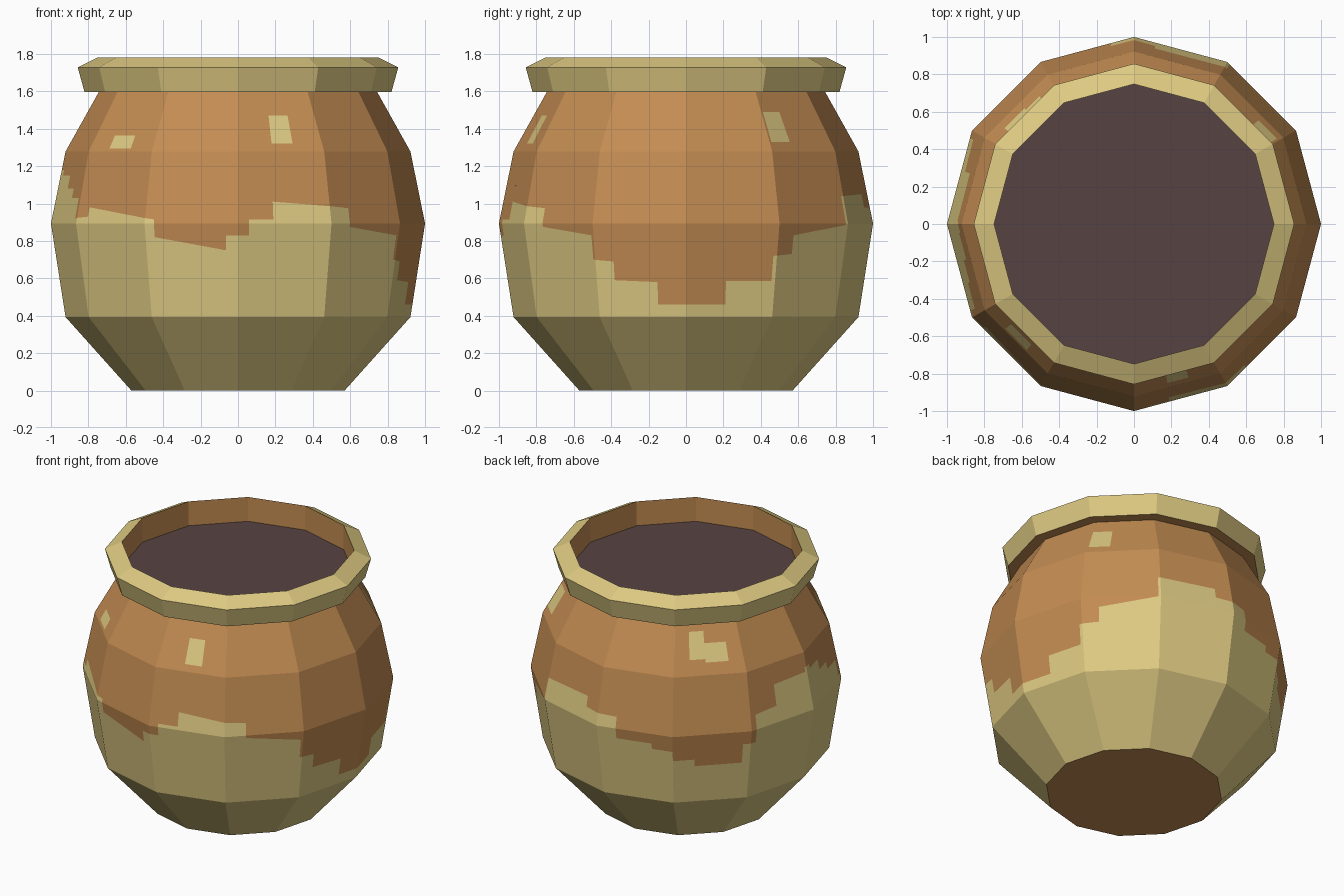
import bpy, bmesh, math

if "Cube" in bpy.data.objects:
    bpy.data.objects.remove(bpy.data.objects["Cube"])

SIDES = 12


def srgb(r, g, b):
    def lin(c):
        c /= 255
        return c / 12.92 if c <= 0.04045 else ((c + 0.055) / 1.055) ** 2.4
    return (lin(r), lin(g), lin(b), 1)


def material(name, rgb):
    m = bpy.data.materials.new(name)
    m.diffuse_color = srgb(*rgb)
    m.use_nodes = True
    m.node_tree.nodes["Principled BSDF"].inputs["Base Color"].default_value = m.diffuse_color
    return m


glaze = material("pale_glaze", (222, 202, 130))
clay = material("terracotta", (195, 140, 82))
liquid = material("dark_inside", (87, 66, 66))


def corner(k, r, z):
    # corner 0 faces the front, counting round towards +x
    a = 2 * math.pi * k / SIDES
    return (r * math.sin(a), -r * math.cos(a), z)


def finish(name, bm, mats):
    bmesh.ops.remove_doubles(bm, verts=bm.verts[:], dist=0.0005)
    me = bpy.data.meshes.new(name)
    bm.to_mesh(me)
    bm.free()
    for m in mats:
        me.materials.append(m)
    ob = bpy.data.objects.new(name, me)
    bpy.context.collection.objects.link(ob)
    return ob


def disc(name, r, z, mat, up):
    bm = bmesh.new()
    vs = [bm.verts.new(corner(k, r, z)) for k in range(SIDES)]
    bm.faces.new(vs if up else vs[::-1])
    return finish(name, bm, [mat])


# Body: faceted pot wall, cut along the stepped glaze edge
PROFILE = [(0.57, 0), (0.922, 0.393), (1.0, 0.893), (0.922, 1.278), (0.742, 1.6)]

# glaze edge steps: start (in sides round from the front), height left, height right
STEPS = [(0.12, .915, .915), (0.38, 1.01, .975), (1.27, .875, .83), (1.97, .70, .69),
         (2.20, .59, .58), (2.68, .46, .46), (3.45, .585, .585), (3.96, .72, .73),
         (4.22, .83, .885), (4.97, 1.04, 1.05), (5.77, .98, .97), (6.25, .82, .82),
         (6.72, .78, .78), (7.0, .71, .71), (7.28, .66, .66), (7.9, .80, .80),
         (8.08, .99, 1.0), (8.43, 1.14, 1.15), (8.97, 1.18, 1.18), (9.1, 1.15, 1.15),
         (9.4, 1.08, 1.08), (9.65, 1.03, 1.03), (9.93, .92, .93), (10.16, .98, .915),
         (11.1, .82, .75), (11.87, .83, .83), (12.12, 0, 0)]

# glaze patches on the shoulder: u0, u1, z0, z1
PATCHES = [(0.40, 0.65, 1.32, 1.47), (4.03, 4.33, 1.33, 1.49), (7.22, 7.45, 1.37, 1.53),
           (7.45, 7.78, 1.35, 1.46), (10.31, 10.65, 1.295, 1.365)]


def radius(z):
    for (r0, z0), (r1, z1) in zip(PROFILE, PROFILE[1:]):
        if z <= z1:
            return r0 + (r1 - r0) * (z - z0) / (z1 - z0)
    return PROFILE[-1][0]


def wall_point(k, u, z):
    a, b = corner(k, radius(z), z), corner(k + 1, radius(z), z)
    return [p + (q - p) * (u - k) for p, q in zip(a, b)]


def edge_height(u, mid):
    # height at u of the step that holds mid
    if mid < STEPS[0][0]:
        u, mid = u + SIDES, mid + SIDES
    for (s, zl, zr), (e, _, _) in zip(STEPS, STEPS[1:]):
        if s <= mid < e:
            return zl + (zr - zl) * (u - s) / (e - s)


cuts = set(range(SIDES + 1)) | {s[0] for s in STEPS if s[0] < SIDES}
cuts |= {u for p in PATCHES for u in p[:2]}
cuts = sorted(cuts)
bm = bmesh.new()
for ul, ur in zip(cuts, cuts[1:]):
    mid = (ul + ur) / 2
    k = int(mid)
    bounds = (edge_height(ul, mid), edge_height(ur, mid))
    spots = [p for p in PATCHES if p[0] < mid < p[1]]
    rows = [(z, z) for _, z in PROFILE] + [bounds]
    rows += [(z, z) for p in spots for z in p[2:]]
    rows.sort(key=sum)
    for lo, hi in zip(rows, rows[1:]):
        zm = (sum(lo) + sum(hi)) / 4
        pts = [(ul, lo[0]), (ur, lo[1]), (ur, hi[1]), (ul, hi[0])]
        f = bm.faces.new([bm.verts.new(wall_point(k, u, z)) for u, z in pts])
        glazed = zm < sum(bounds) / 2 or any(p[2] < zm < p[3] for p in spots)
        f.material_index = 0 if glazed else 1
finish("pot_body", bm, [glaze, clay])

# Rim: glazed outside and top, bare clay underneath and inside
RIM = [(0.742, 1.595, 1), (0.82, 1.595, 0), (0.857, 1.728, 0), (0.748, 1.782, 1), (0.748, 1.61, 1)]
bm = bmesh.new()
for k in range(SIDES):
    for (r0, z0, mi), (r1, z1, _) in zip(RIM, RIM[1:]):
        f = bm.faces.new([bm.verts.new(p) for p in (
            corner(k, r0, z0), corner(k + 1, r0, z0), corner(k + 1, r1, z1), corner(k, r1, z1))])
        f.material_index = mi
finish("pot_rim", bm, [glaze, clay])

# Base and dark filling
disc("pot_base", 0.57, 0, clay, False)
disc("pot_filling", 0.748, 1.61, liquid, True)
